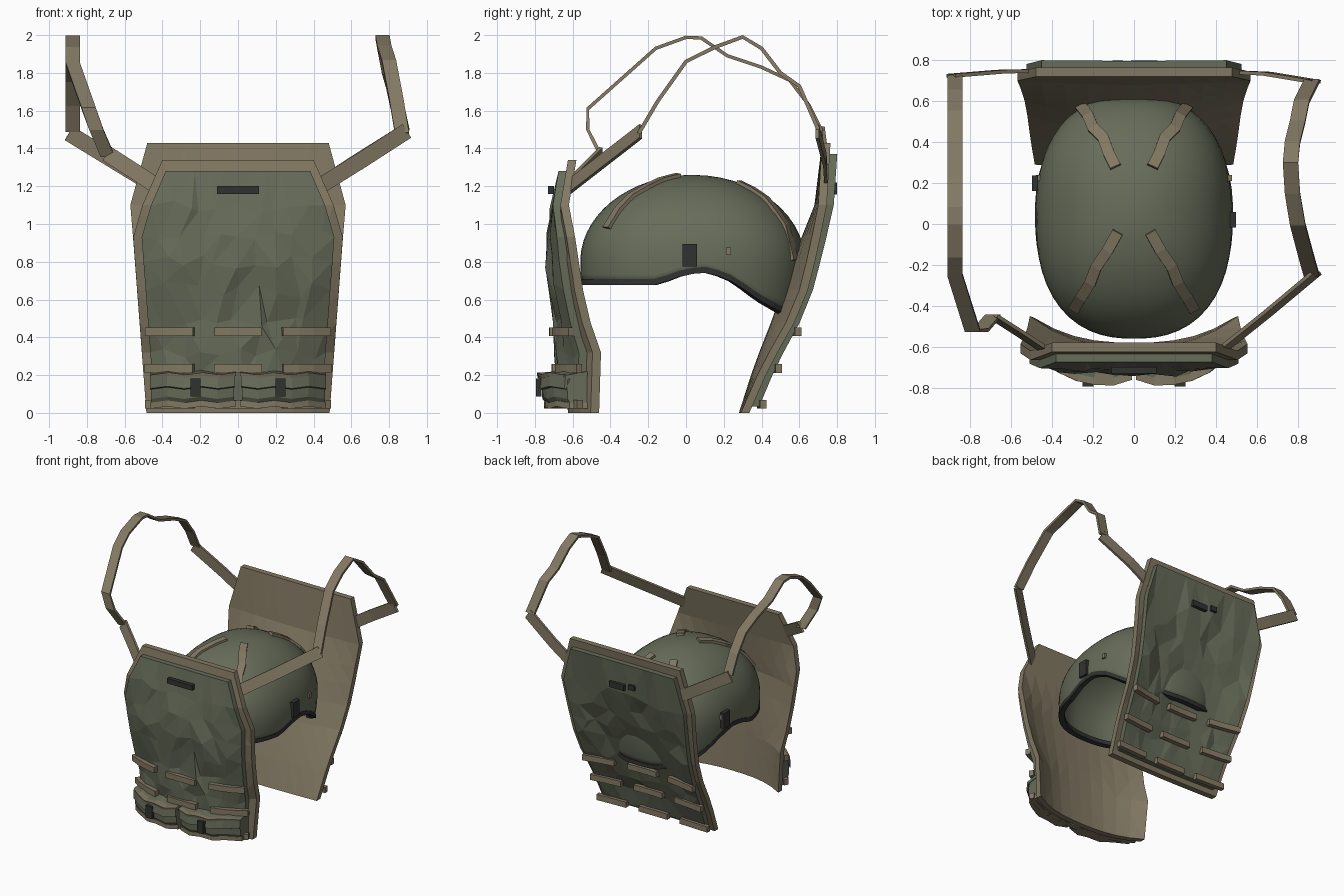
import bpy, bmesh, math, random
from mathutils import Vector as V

if "Cube" in bpy.data.objects:
    bpy.data.objects.remove(bpy.data.objects["Cube"])

random.seed(4)

def material(name, col):
    m = bpy.data.materials.new(name)
    m.diffuse_color = (*col, 1)
    m.use_nodes = True
    m.node_tree.nodes["Principled BSDF"].inputs["Base Color"].default_value = m.diffuse_color
    return m

GREEN = material("green_cloth", (0.135, 0.15, 0.10))
TAN = material("tan_webbing", (0.225, 0.19, 0.125))
DARK = material("dark_plastic", (0.03, 0.032, 0.03))

def lerp(tab, k):
    for (a, b), (c, d) in zip(tab, tab[1:]):
        if k <= c:
            return b + (d - b) * max(0, (k - a) / (c - a))
    return tab[-1][1]

def finish(name, bm, mat, smooth=False):
    bmesh.ops.recalc_face_normals(bm, faces=bm.faces[:])
    me = bpy.data.meshes.new(name)
    bm.to_mesh(me)
    bm.free()
    ob = bpy.data.objects.new(name, me)
    bpy.context.collection.objects.link(ob)
    me.materials.append(mat)
    if smooth:
        me.polygons.foreach_set("use_smooth", [True] * len(me.polygons))
    return ob

def loft(name, rings, mat, cyclic=False, smooth=False):
    bm = bmesh.new()
    R = [[bm.verts.new(p) for p in r] for r in rings]
    n = len(R[0])
    for a, b in zip(R, R[1:] + (R[:1] if cyclic else [])):
        for i in range(n):
            bm.faces.new((a[i], a[(i + 1) % n], b[(i + 1) % n], b[i]))
    if not cyclic:
        bm.faces.new(R[0])
        bm.faces.new(R[-1])
    return finish(name, bm, mat, smooth)

def ribbon(name, pts, width, thick, mat, side):
    """Flat strap along pts; side(p, t) gives the width direction."""
    pts = [V(p) for p in pts]
    rings = []
    for i, p in enumerate(pts):
        t = (pts[min(i + 1, len(pts) - 1)] - pts[max(i - 1, 0)]).normalized()
        w = side(p, t).normalized()
        n = w.cross(t).normalized() * thick / 2
        w = w * width / 2
        rings.append([p - w - n, p + w - n, p + w + n, p - w + n])
    return loft(name, rings, mat)

def box(name, c, s, mat):
    bm = bmesh.new()
    bmesh.ops.create_cube(bm, size=1)
    for v in bm.verts:
        v.co = V(c) + V(a * b for a, b in zip(v.co, s))
    return finish(name, bm, mat)

# Vest panels: half width, side depth and centre depth by height
FRONT = dict(d=-1, top=1.34, p=2.6,
             hw=[(0, .485), (.93, .555), (1.12, .50), (1.34, .40)],
             s=[(0, -.46), (.32, -.45), (.55, -.53), (.75, -.56), (.95, -.59), (1.1, -.62), (1.34, -.58)],
             c=[(0, -.58), (.45, -.61), (.8, -.66), (1.1, -.62), (1.34, -.58)])
BACK = dict(d=1, top=1.43, p=1.8,
            hw=[(0, .485), (.92, .555), (1.1, .57), (1.43, .48)],
            s=[(0, .29), (.25, .40), (.48, .53), (.65, .60), (.85, .65), (1.1, .70), (1.43, .72)],
            c=[(0, .28), (.25, .36), (.48, .45), (.65, .51), (.8, .56), (1.1, .68), (1.43, .72)])

def surf(P, x, z, off=0.0):
    s, c = lerp(P['s'], z), lerp(P['c'], z)
    u = min(abs(x) / lerp(P['hw'], z), 1)
    return V((x, s + (c - s) * (1 - u ** P['p']) + P['d'] * off, z))

def panel(name, P, inset, zs, o0, o1, mat, jitter=0, nx=10):
    bm = bmesh.new()
    lay = []
    for k, off in enumerate((o0, o1)):
        rows = []
        for j, z in enumerate(zs):
            row = []
            for i in range(nx + 1):
                u = 2 * i / nx - 1
                inner = k and 0 < i < nx and 0 < j < len(zs) - 1
                q = jitter if inner else 0
                x = u * (lerp(P['hw'], z) - inset) + random.uniform(-q, q)
                zz = z + random.uniform(-q, q)
                y = random.uniform(-q, q) * .45
                row.append(bm.verts.new(surf(P, x, zz, off + y)))
            rows.append(row)
        lay.append(rows)
        for a, b in zip(rows, rows[1:]):
            for i in range(nx):
                bm.faces.new((a[i], a[i + 1], b[i + 1], b[i]))
    edge = lambda r: r[0] + [q[-1] for q in r[1:]] + r[-1][-2::-1] + [q[0] for q in r[-2:0:-1]]
    A, B = edge(lay[0]), edge(lay[1])
    for i in range(len(A)):
        j = (i + 1) % len(A)
        bm.faces.new((A[i], A[j], B[j], B[i]))
    bmesh.ops.triangulate(bm, faces=bm.faces[:])
    return finish(name, bm, mat)

X, Y, Z = V((1, 0, 0)), V((0, 1, 0)), V((0, 0, 1))
for nm, P in (("front", FRONT), ("back", BACK)):
    t = P['top']
    mid = [.2, .32, .48, .65, .8, .93, 1.1]
    panel(nm + "_panel_lining", P, 0, [0] + mid + [t], 0, .045, TAN)
    panel(nm + "_panel_cover", P, .045, [.035] + mid + [t - .06], .04, .085, GREEN, .04)
    # Webbing loops in three rows
    for z in (.43, .235, .045):
        for cx in (-.36, 0, .36):
            pts = [surf(P, cx + dx, z, .10) for dx in (-.125, -.04, .04, .125)]
            ribbon(nm + "_webbing_loop", pts, .045, .035, TAN, lambda p, t: Z)

# Chest and back buckles
box("front_buckle", (0, -.715, 1.18), (.22, .03, .04), DARK)
box("back_buckle", (.05, .785, 1.18), (.13, .03, .045), DARK)
box("back_buckle_tab", (-.08, .785, 1.2), (.05, .03, .04), DARK)

# Pouches with flap, trim and clip
def pouch_part(name, sx, prof, x0, x1, mat):
    rings = []
    for i in range(6):
        x = x0 + (x1 - x0) * i / 5
        f = (.72, .95, 1, 1, .93, .68)[i]
        base = surf(FRONT, x, .12, .08)
        rings.append([(sx * x, base.y - dy * f, z + .006 * (-1) ** i) for dy, z in prof])
    return loft(name, rings, mat)

for sx, nm in ((-1, "left"), (1, "right")):
    pouch_part(nm + "_pouch_body", sx, [(-.05, .04), (.06, .03), (.10, .08), (.105, .15), (.07, .2), (-.05, .2)], .02, .46, GREEN)
    pouch_part(nm + "_pouch_flap", sx, [(-.05, .2), (.10, .185), (.115, .13), (.13, .135), (.12, .205), (-.05, .225)], .015, .465, GREEN)
    pouch_part(nm + "_pouch_flap_trim", sx, [(-.05, .195), (.125, .19), (.13, .208), (-.05, .213)], .01, .455, TAN)
    pouch_part(nm + "_pouch_base_trim", sx, [(-.05, .028), (.09, .028), (.09, .06), (-.05, .06)], .01, .465, TAN)
    box(nm + "_pouch_clip", (sx * .225, -.78, .135), (.055, .03, .095), DARK)

# Shoulder straps: front tail, arch, rear tail
flat = lambda p, t: t.cross(Y)
ribbon("right_strap_front", [(.40, -.64, 1.18), (.65, -.44, 1.335), (.89, -.24, 1.49)], .085, .018, TAN, flat)
ribbon("right_strap_arch", [(.868, -.25, 1.48), (.84, -.15, 1.65), (.80, 0, 1.86), (.775, .15, 1.935), (.765, .30, 1.99),
       (.775, .40, 1.93), (.80, .50, 1.8), (.82, .6, 1.73), (.87, .70, 1.5)], .075, .02, TAN, lambda p, t: X)
ribbon("right_strap_rear", [(.89, .695, 1.49), (.65, .735, 1.34), (.42, .745, 1.19)], .085, .018, TAN, flat)
ribbon("left_strap_front", [(-.40, -.64, 1.18), (-.55, -.54, 1.28), (-.69, -.45, 1.37)], .085, .018, TAN, flat)
ribbon("left_strap_arch", [(-.69, -.45, 1.36), (-.75, -.52, 1.5), (-.79, -.52, 1.61), (-.875, -.25, 1.85), (-.875, -.16, 1.93),
       (-.875, 0, 1.988), (-.875, .08, 1.985), (-.875, .22, 1.89), (-.875, .4, 1.83), (-.875, .55, 1.76),
       (-.875, .65, 1.63), (-.875, .72, 1.49)], .075, .018, TAN, lambda p, t: X)
ribbon("left_strap_rear", [(-.895, .725, 1.48), (-.65, .745, 1.33), (-.42, .75, 1.19)], .085, .018, TAN, flat)

# Helmet shell
RIM = [(-.56, .69), (-.15, .69), (0, .745), (.12, .755), (.25, .705), (.4, .605), (.62, .5)]
N, M = 56, 18
def plan(a, r):
    c, s = math.cos(a), math.sin(a)
    k = (abs(c) ** 2.4 + abs(s) ** 2.4) ** (-1 / 2.4)
    return .48 * c * k * r, .035 + .595 * s * k * r

def helmet_pt(a, t, g=0.0):
    zr = lerp(RIM, plan(a, 1)[1])
    k1 = (.8 - zr) / .3
    ph = t * (math.pi / 2 + k1 * .7)
    if ph <= math.pi / 2:
        r, z = math.sin(ph), .8 + (.46 - g) * math.cos(ph)
    else:
        k = (ph - math.pi / 2) / .7
        r, z = 1 - .07 * k * k, .8 - .3 * k
    x, y = plan(a, r * (1 - g * 1.8))
    return V((x, y, z))

bm = bmesh.new()
shells = []
for g in (0, .025):
    top = bm.verts.new(helmet_pt(0, 0, g))
    R = [[bm.verts.new(helmet_pt(2 * math.pi * i / N, j / M, g)) for i in range(N)] for j in range(1, M + 1)]
    for i in range(N):
        n = (i + 1) % N
        bm.faces.new((top, R[0][i], R[0][n]))
        for a, b in zip(R, R[1:]):
            bm.faces.new((a[i], a[n], b[n], b[i]))
    shells.append(R[-1])
for i in range(N):
    n = (i + 1) % N
    bm.faces.new((shells[0][i], shells[0][n], shells[1][n], shells[1][i]))
finish("helmet_shell", bm, GREEN, True)

# Dark rim band
rings = []
for i in range(N):
    a = 2 * math.pi * i / N
    o, q = helmet_pt(a, 1), helmet_pt(a, 1, .03)
    e = (o - q) * .2
    rings.append([o + e + Z * .02, o + e - Z * .012, q - e - Z * .012, q - e + Z * .02])
loft("helmet_rim", rings, DARK, True)

# Helmet cover strips laid over the dome
def dome(x, y):
    r = (abs(x) / .48) ** 2.4 + (abs(y - .035) / .595) ** 2.4
    return V((x, y, .808 + .46 * math.sqrt(max(0, 1 - r ** (2 / 2.4)))))

C = V((0, .035, .6))
for sx in (-1, 1):
    for nm, path in (("front", [(.08, -.04), (.13, -.13), (.185, -.21), (.215, -.29), (.26, -.36), (.295, -.42)]),
                     ("rear", [(.09, .28), (.125, .35), (.15, .42), (.20, .47), (.225, .53), (.26, .575)])):
        ribbon(nm + "_helmet_strip", [dome(sx * x, y) for x, y in path], .055, .02, TAN,
               lambda p, t: t.cross(p - C))

# Helmet side fittings
box("helmet_side_clip_right", (.484, .02, .835), (.03, .075, .12), DARK)
box("helmet_side_clip_left", (-.484, .2, .835), (.03, .075, .12), DARK)
for sx in (-1, 1):
    box("helmet_side_stud", (sx * .458, .225, .857), (.04, .028, .036), TAN)
